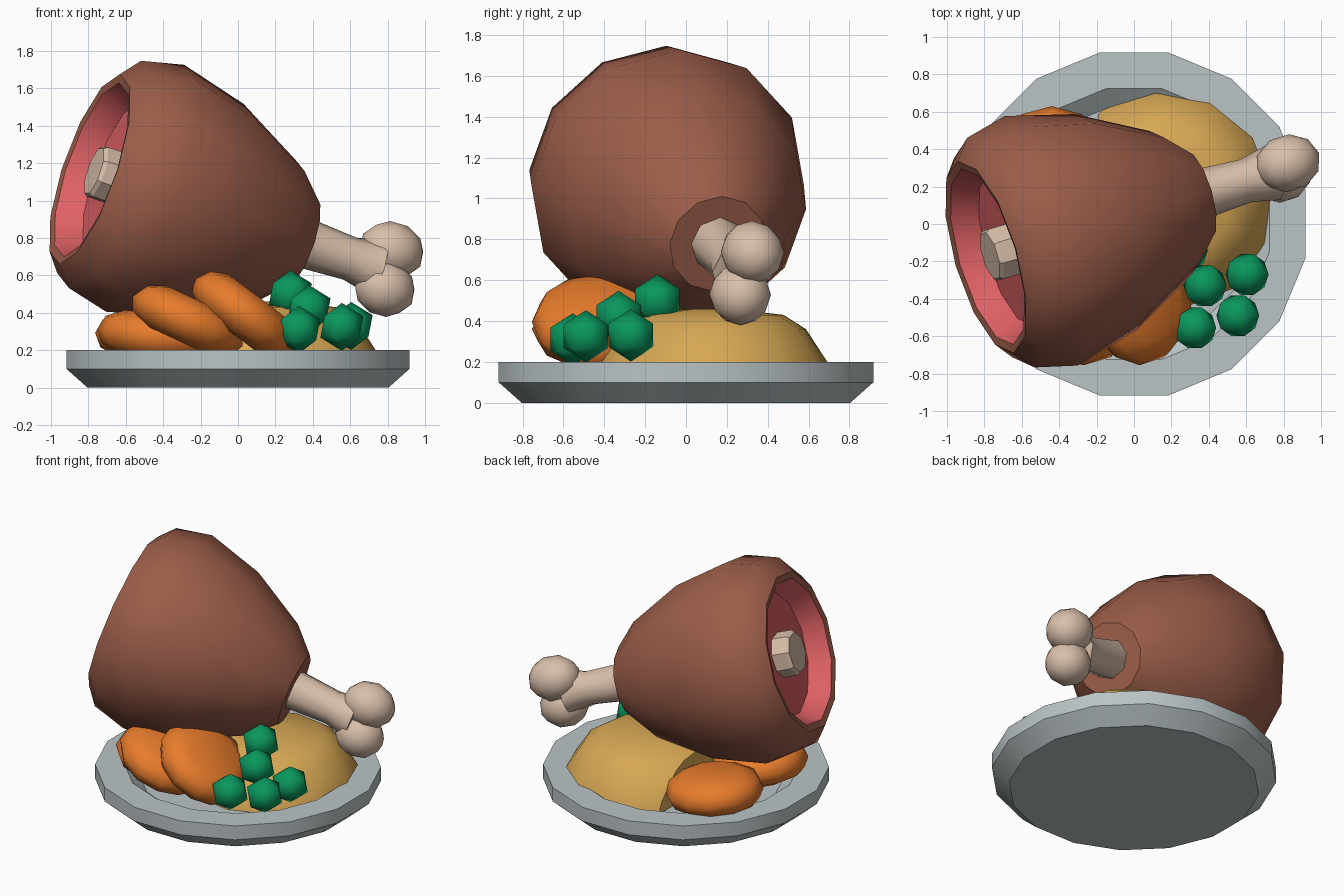
import bpy, bmesh, math
from mathutils import Vector, Matrix

if "Cube" in bpy.data.objects:
    bpy.data.objects.remove(bpy.data.objects["Cube"])


def material(name, rgb):
    m = bpy.data.materials.new(name)
    m.diffuse_color = (*rgb, 1)
    m.use_nodes = True
    m.node_tree.nodes["Principled BSDF"].inputs["Base Color"].default_value = m.diffuse_color
    return m


BROWN = material("roast_brown", (0.33, 0.11, 0.068))
PINK = material("meat_pink", (0.74, 0.12, 0.13))
BONE = material("bone_cream", (0.69, 0.52, 0.40))
ORANGE = material("carrot_orange", (0.80, 0.20, 0.025))
GREEN = material("pea_green", (0.003, 0.31, 0.11))
TAN = material("potato_tan", (0.68, 0.39, 0.09))
GREY = material("plate_grey", (0.49, 0.55, 0.56))


def finish(name, bm, mats, angle):
    bmesh.ops.recalc_face_normals(bm, faces=bm.faces)
    me = bpy.data.meshes.new(name)
    bm.to_mesh(me)
    bm.free()
    for m in mats:
        me.materials.append(m)
    ob = bpy.data.objects.new(name, me)
    bpy.context.collection.objects.link(ob)
    bpy.ops.object.select_all(action='DESELECT')
    ob.select_set(True)
    bpy.context.view_layer.objects.active = ob
    bpy.ops.object.shade_smooth_by_angle(angle=math.radians(angle))
    return ob


def lathe(profile, sides, origin, axis=(0, 0, 1), phase=0.0, slots=None):
    """Revolve (radius, height) points about an axis, capping both ends."""
    bm = bmesh.new()
    rings = []
    for r, h in profile:
        rings.append([bm.verts.new((r * math.cos((k + phase) * math.tau / sides),
                                    r * math.sin((k + phase) * math.tau / sides), h))
                      for k in range(sides)])
    for i in range(len(rings) - 1):
        a, b = rings[i], rings[i + 1]
        for k in range(sides):
            j = (k + 1) % sides
            f = bm.faces.new((a[k], a[j], b[j], b[k]))
            f.material_index = slots[i] if slots else 0
    f = bm.faces.new(rings[0])
    f.material_index = slots[0] if slots else 0
    f = bm.faces.new(rings[-1])
    f.material_index = slots[-1] if slots else 0
    rot = Vector(axis).to_track_quat('Z', 'Y').to_matrix().to_4x4()
    if tuple(axis) == (0, 0, 1):
        rot = Matrix.Identity(4)
    bm.transform(Matrix.Translation(origin) @ rot)
    return bm


# Plate: shallow 16-sided dish with sunken floor
plate = [(0.82, 0), (0.935, 0.10), (0.935, 0.20), (0.74, 0.20), (0.64, 0.12)]
finish("plate", lathe(plate, 16, (0, 0, 0), phase=0.5), [GREY], 30)

# Meat joint: revolved about a tilted axis, pink cut recessed in the wide end
CUT = Vector((-0.77, -0.17, 1.16))
AXIS = Vector((0.911, 0.267, -0.313)).normalized()
meat = [(0.42, 0.12), (0.49, -0.015), (0.535, -0.025), (0.64, 0.065), (0.695, 0.30),
        (0.60, 0.68), (0.40, 1.06), (0.245, 1.22)]
finish("meat", lathe(meat, 12, CUT, AXIS, slots=[1, 0, 0, 0, 0, 0, 0]), [BROWN, PINK], 42)

# Bone: cut stub, shaft and two stretched knuckles
finish("bone_stub", lathe([(0.135, 0.0), (0.15, 0.02), (0.15, 0.14)], 8, CUT, AXIS, 0.5), [BONE], 30)
finish("bone_shaft", lathe([(0.14, 1.15), (0.118, 1.5), (0.15, 1.66)], 8, CUT, AXIS), [BONE], 50)


def ball(name, pos, r, sub, mat, angle, stretch=1.0):
    bm = bmesh.new()
    bmesh.ops.create_icosphere(bm, subdivisions=sub, radius=r)
    bm.transform(Matrix.Translation(pos) @ Matrix.Scale(stretch, 4, AXIS))
    finish(name, bm, [mat], angle)


ball("bone_knuckle_upper", (0.822, 0.325, 0.735), 0.153, 2, BONE, 60, 1.17)
ball("bone_knuckle_lower", (0.785, 0.265, 0.53), 0.15, 2, BONE, 60, 1.12)

# Carrot slices: rounded discs leaning on each other
slice_profile = [(0.19, -0.12), (0.29, -0.075), (0.325, 0), (0.29, 0.075), (0.19, 0.12)]
for n, (pos, tilt) in enumerate([((-0.44, 0.305, 0.265), 5), ((-0.43, -0.22, 0.27), 8),
                                 ((-0.27, -0.43, 0.36), 25), ((0.03, -0.43, 0.395), 37)]):
    t = math.radians(tilt)
    finish(f"carrot_slice_{n + 1}",
           lathe(slice_profile, 12, pos, (math.sin(t), 0, math.cos(t))), [ORANGE], 50)

# Peas
for n, pos in enumerate([(0.28, -0.14, 0.50), (0.38, -0.33, 0.42), (0.325, -0.555, 0.31),
                         (0.555, -0.49, 0.325), (0.605, -0.27, 0.33)]):
    ball(f"pea_{n + 1}", pos, 0.128, 1, GREEN, 50)

# Potato: low dome with one side sliced flat
bm = lathe([(0.59, 0.12), (0.565, 0.20), (0.46, 0.36), (0.35, 0.43), (0.10, 0.46)],
           12, (0.175, 0.13, 0), phase=0.2)
geom = bm.verts[:] + bm.edges[:] + bm.faces[:]
cut = bmesh.ops.bisect_plane(bm, geom=geom, plane_co=(-0.19, 0, 0), plane_no=(-1, 0, 0),
                             clear_outer=True)
edges = [e for e in cut["geom_cut"] if isinstance(e, bmesh.types.BMEdge)]
bmesh.ops.holes_fill(bm, edges=edges, sides=0)
finish("potato", bm, [TAN], 30)
